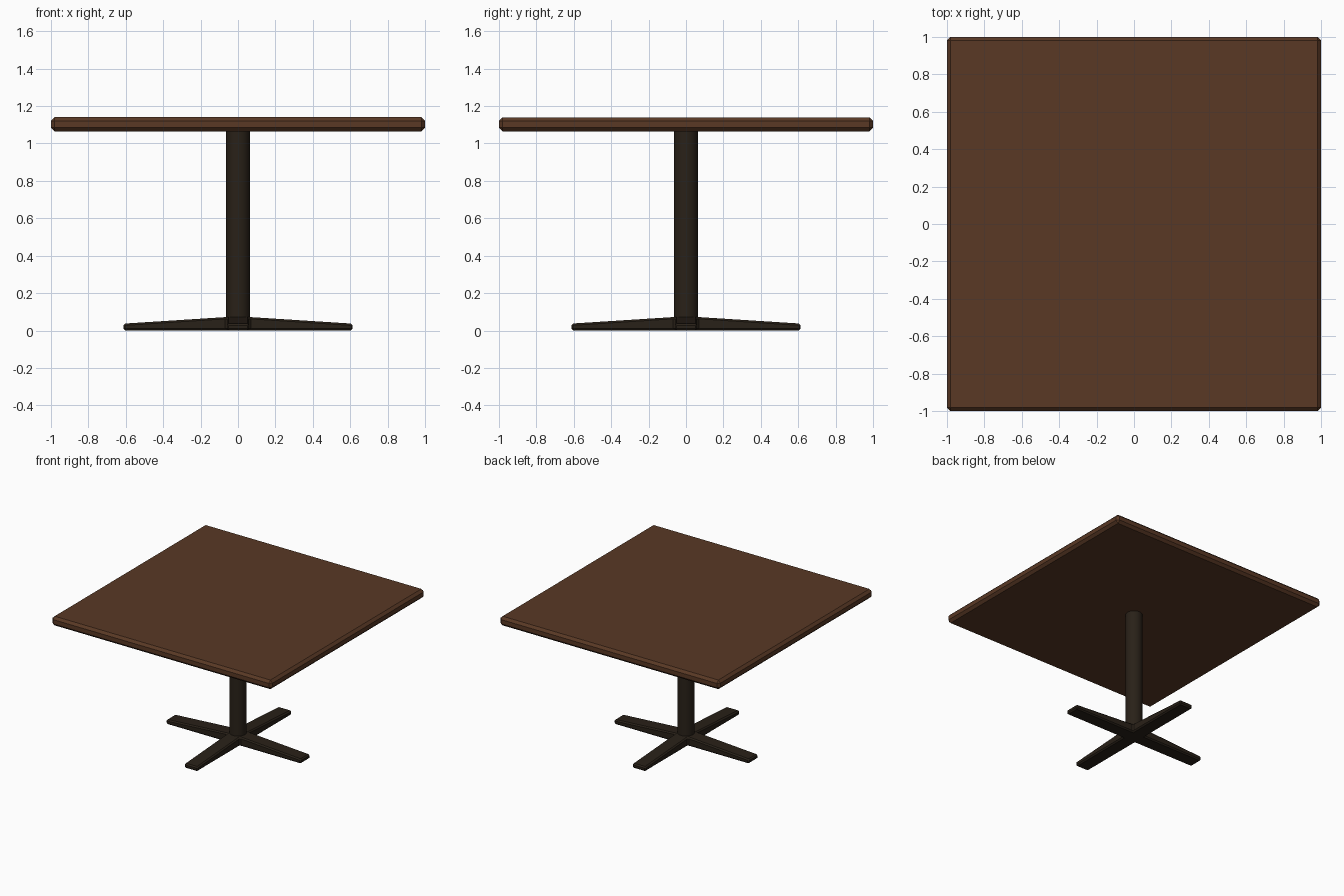
import bpy, bmesh

if "Cube" in bpy.data.objects:
    bpy.data.objects.remove(bpy.data.objects["Cube"])


def material(name, rgb):
    m = bpy.data.materials.new(name)
    m.diffuse_color = (*rgb, 1)
    m.use_nodes = True
    m.node_tree.nodes["Principled BSDF"].inputs["Base Color"].default_value = m.diffuse_color
    return m


def add_bevel(obj, width, angle):
    mod = obj.modifiers.new("bevel", 'BEVEL')
    mod.width = width
    mod.segments = 1
    mod.limit_method = 'ANGLE'
    mod.angle_limit = angle


wood = material("brown_wood", (0.10, 0.04, 0.018))
dark = material("dark_wood", (0.022, 0.015, 0.009))

# Square top with chamfered edges
bpy.ops.mesh.primitive_cube_add(size=1, location=(0, 0, 1.1025))
top = bpy.context.object
top.name = "table_top"
top.scale = (2, 2, 0.075)
bpy.ops.object.transform_apply(location=False, rotation=False, scale=True)
add_bevel(top, 0.02, 0.5)
top.data.materials.append(wood)

# Round column
bpy.ops.mesh.primitive_cylinder_add(vertices=32, radius=0.064, depth=1.045,
                                    location=(0, 0, 0.5425))
column = bpy.context.object
column.name = "column"
bpy.ops.object.shade_smooth_by_angle(angle=0.6)
column.data.materials.append(dark)

# Cross foot: a plus outline whose four arms thin out towards the tips
W, L, Z_HUB, Z_TIP = 0.06, 0.613, 0.073, 0.037
bm = bmesh.new()
bottom, upper = [], []
x, y = 1, 0
for i in range(4):
    # inner corner, then both tip corners of the arm pointing along (x, y)
    for along, side in ((W, -W), (L, -W), (L, W)):
        px, py = x * along - y * side, y * along + x * side
        bottom.append(bm.verts.new((px, py, 0)))
        upper.append(bm.verts.new((px, py, Z_TIP if along == L else Z_HUB)))
    x, y = -y, x
bm.faces.new(bottom[::-1])
bm.faces.new(upper[0::3])
for i in range(12):
    j = (i + 1) % 12
    bm.faces.new((bottom[i], bottom[j], upper[j], upper[i]))
for i in range(0, 12, 3):
    bm.faces.new([upper[(i + k) % 12] for k in range(4)])
mesh = bpy.data.meshes.new("cross_foot")
bm.to_mesh(mesh)
bm.free()
foot = bpy.data.objects.new("cross_foot", mesh)
bpy.context.collection.objects.link(foot)
add_bevel(foot, 0.01, 0.7)
mesh.materials.append(dark)
